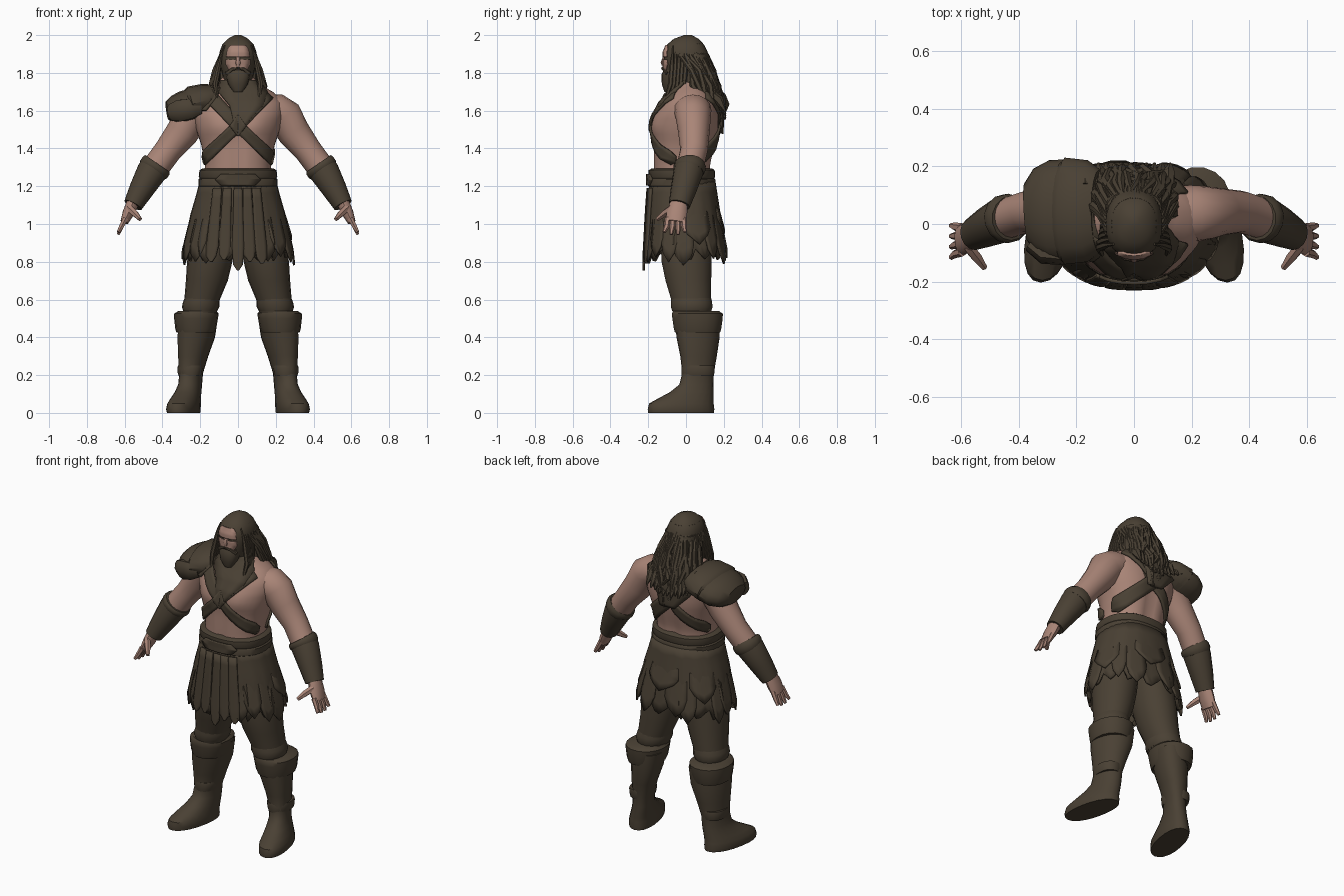
import bpy, bmesh, math, random
from mathutils import Vector

random.seed(4)


def material(name, col):
    m = bpy.data.materials.new(name)
    m.diffuse_color = (*col, 1)
    return m


BROWN = material("dark_leather", (0.068, 0.052, 0.034))
SKIN = material("skin", (0.40, 0.235, 0.185))


def make(name, rows, mat, closed=True, caps=True, thick=0):
    """Skin a list of vertex rows into one mesh object."""
    bm = bmesh.new()
    vs = [[bm.verts.new(p) for p in r] for r in rows]
    n = len(rows[0])
    for a, b in zip(vs, vs[1:]):
        for i in range(n if closed else n - 1):
            j = (i + 1) % n
            bm.faces.new((a[i], a[j], b[j], b[i]))
    if closed and caps:
        bm.faces.new(vs[0][::-1])
        bm.faces.new(vs[-1])
    bmesh.ops.recalc_face_normals(bm, faces=bm.faces)
    me = bpy.data.meshes.new(name)
    bm.to_mesh(me)
    bm.free()
    me.materials.append(mat)
    ob = bpy.data.objects.new(name, me)
    bpy.context.collection.objects.link(ob)
    if thick:
        mod = ob.modifiers.new("thickness", 'SOLIDIFY')
        mod.thickness = thick
        mod.offset = 0
    return ob


def sect(rings, z):
    """Interpolated (centre x, half width, front y, back y) at height z."""
    z = min(max(z, rings[0][0]), rings[-1][0])
    for a, b in zip(rings, rings[1:]):
        if z <= b[0]:
            t = (z - a[0]) / (b[0] - a[0])
            return [p + (q - p) * t for p, q in zip(a[1:], b[1:])]


def on(rings, a, z, off=0.0, p=2.3):
    cx, rx, yf, yb = sect(rings, z)
    c, s = math.cos(a), math.sin(a)
    f = lambda v: math.copysign(abs(v) ** (2 / p), v)
    return Vector((cx + (rx + off) * f(c), (yf + yb) / 2 + ((yb - yf) / 2 + off) * f(s), z))


def body(name, rings, mat, n=20, side=1, shear=0.0, warp=None, zs=None, p=2.3):
    rows = []
    for z in zs or [r[0] for r in rings]:
        row = [on(rings, i * math.tau / n, z, 0, p) for i in range(n)]
        for v in row:
            v.x = (v.x - shear * v.y) * side
            if warp:
                warp(v)
        rows.append(row)
    return make(name, rows, mat)


def tube(name, pts, mat, n=10, side=1):
    """Oval sections (x, y, z, radius along y, other radius) along a path."""
    P = [Vector(p[:3]) for p in pts]
    rows = []
    for i, p in enumerate(pts):
        t = (P[min(i + 1, len(P) - 1)] - P[max(i - 1, 0)]).normalized()
        a = Vector((0, 1, 0))
        a = (a - t * a.dot(t)).normalized()
        b = t.cross(a)
        row = [P[i] + a * p[3] * math.cos(k * math.tau / n) + b * p[4] * math.sin(k * math.tau / n) for k in range(n)]
        rows.append([Vector((v.x * side, v.y, v.z)) for v in row])
    return make(name, rows, mat)


def plate(name, rings, path, mat, front=-1, off=0.008, warp=None, flat=False, thick=0.012, seg=6, p=2.3):
    """Strip along (x, z, half width) laid on the front or back of a body."""
    rows = []
    for (x0, z0, w0), (x1, z1, w1) in zip(path, path[1:]):
        d = Vector((x1 - x0, z1 - z0)).normalized()
        nx, nz = (1, 0) if flat else (-d.y, d.x)
        for k in range(seg + 1):
            t = k / seg
            if rows and k == 0:
                continue
            row = []
            for u in (-1, -0.5, 0, 0.5, 1):
                w = (w0 + (w1 - w0) * t) * u
                x, z = x0 + (x1 - x0) * t + nx * w, z0 + (z1 - z0) * t + nz * w
                cx, rx, yf, yb = sect(rings, z)
                q = max(-0.985, min(0.985, (x - cx) / (rx + off)))
                y = (yf + yb) / 2 + front * ((yb - yf) / 2 + off) * (1 - abs(q) ** p) ** (1 / p)
                v = Vector((cx + q * (rx + off), y, z))
                if warp:
                    warp(v)
                row.append(v)
            rows.append(row)
    return make(name, rows, mat, closed=False, thick=thick)


# Torso with chest muscles and a spine groove
TORSO = [(1.20, 0, .18, -.17, .13), (1.32, 0, .175, -.172, .135), (1.42, 0, .195, -.172, .16),
         (1.50, 0, .222, -.175, .176), (1.58, 0, .242, -.160, .178), (1.64, 0, .238, -.132, .163),
         (1.69, 0, .20, -.09, .135), (1.735, 0, .125, -.065, .105), (1.78, 0, .08, -.055, .085), (1.86, 0, .07, -.05, .08)]


def muscle(v):
    if v.y < 0:
        v.y -= .02 * math.exp(-(abs(v.x) - .1) ** 2 / .005 - (v.z - 1.53) ** 2 / .004)
        v.y += .01 * math.exp(-(v.x / .02) ** 2)
    elif v.z < 1.7:
        v.y -= .018 * math.exp(-(v.x / .035) ** 2)


body("torso", TORSO, SKIN, 40, warp=muscle, zs=[1.20 + .66 * i / 24 for i in range(25)])

# Crossed straps, buckle and fur collar
for front, tag in ((-1, "front"), (1, "back")):
    for s in (1, -1):
        w = .042 if front == 1 and s == 1 else .03
        plate(f"{tag}_strap", TORSO, [(-.16 * s, 1.69, .035), (0, 1.52, w), (.195 * s, 1.335, w)],
              BROWN, front, warp=muscle)
plate("strap_buckle", TORSO, [(0, 1.575, .004), (0, 1.52, .045), (0, 1.465, .004)], BROWN, off=.014, warp=muscle, flat=True)
plate("fur_collar", TORSO, [(.01, 1.76, .10), (.025, 1.70, .13), (.045, 1.63, .09), (.025, 1.57, .055), (0, 1.50, .02)],
      BROWN, off=.012, warp=muscle, flat=True)
plate("shoulder_pad_strap", TORSO, [(-.13, 1.72, .04), (-.17, 1.66, .05), (-.19, 1.60, .02)], BROWN, off=.012, flat=True)
plate("back_fur", TORSO, [(-.03, 1.74, .11), (-.06, 1.66, .14), (-.04, 1.58, .11), (0, 1.48, .05)],
      BROWN, 1, off=.012, flat=True)

# Head, face patches, nose, beard
HEAD = [(1.74, 0, .07, -.09, .10), (1.80, 0, .085, -.116, .12), (1.86, 0, .097, -.118, .123), (1.91, 0, .098, -.116, .115),
        (1.95, 0, .083, -.10, .095), (1.98, 0, .055, -.065, .068), (2.0, 0, .018, -.01, .03)]
body("hair_cap", HEAD, BROWN, 24)
plate("forehead", HEAD, [(0, 1.945, .04), (0, 1.925, .056), (0, 1.884, .062)], SKIN, off=.004, flat=True, thick=.008)
plate("cheeks", HEAD, [(0, 1.871, .064), (0, 1.845, .064), (0, 1.815, .048)], SKIN, off=.004, flat=True, thick=.008)
tube("nose", [(0, -.112, 1.89, .008, .010), (0, -.124, 1.855, .010, .014), (0, -.120, 1.84, .008, .012)], SKIN, 8)
for s in (1, -1):
    tube("moustache", [(0, -.124, 1.825, .008, .007), (.03, -.118, 1.82, .009, .009), (.06, -.10, 1.795, .008, .012)],
         BROWN, 8, s)
body("beard", [(1.70, 0, .025, -.115, -.07), (1.74, 0, .052, -.128, -.05), (1.79, 0, .066, -.130, -.02),
               (1.815, 0, .07, -.118, -.02)], BROWN, 16)

# Long hair: solid mane plus loose tapered locks
MANE = [(1.48, 0, .04, .12, .185), (1.60, 0, .11, .06, .205), (1.68, 0, .138, 0, .18), (1.76, 0, .128, -.03, .15),
        (1.84, 0, .105, -.02, .13), (1.90, 0, .096, -.02, .115)]
body("mane", MANE, BROWN, 20)
for i in range(40):
    a = math.radians(-15 + 210 * i / 39)
    mid = .6 < a < 2.5
    zs = [1.955, 1.89, 1.81, 1.73, 1.66, random.uniform(1.47, 1.60) if mid else random.uniform(1.60, 1.68)]
    pts = []
    for k, z in enumerate(zs):
        v = on(HEAD if k < 2 else MANE, a + random.uniform(-.07, .07) * k, z, random.uniform(-.006, .012) if k > 1 else -.004)
        r = (.004, .010, .014, .017, .015, .003)[k]
        pts.append((*v, r, r))
    tube("hair_lock", pts, BROWN, 6)
for s in (1, -1):
    for k in range(5):
        d = .018 * k
        tube("side_lock", [(.07, -.07 + d, 1.945, .004, .004), (.09, -.072 + d, 1.89, .008, .008),
                           (.102, -.075 + d, 1.83, .013, .013), (.12 - d * .2, -.082 + d, 1.74, .014, .014),
                           (.12 - d * .3 + random.uniform(-.02, .02), -.12 + d, 1.62 + d * .4, .003, .003)], BROWN, 6, s)
# Fur tufts around the upper back
for i in range(12):
    x = -.17 + .29 * i / 11
    z = 1.66 - .05 * math.cos(x * 9) + random.uniform(-.01, .01)
    tube("fur_tuft", [(x, .13, z + .05, .02, .02), (x, .172, z + .015, .028, .024), (x * 1.05, .21, z - .05, .004, .005)],
         BROWN, 6)

# Layered shoulder guard on one side
tube("shoulder_guard", [(-.11, .05, 1.695, .11, .05), (-.15, .045, 1.66, .165, .085), (-.22, .045, 1.635, .18, .09),
                        (-.29, .045, 1.615, .176, .088), (-.34, .042, 1.605, .15, .075), (-.375, .04, 1.60, .10, .05)], BROWN, 16)
tube("shoulder_guard_plate", [(-.12, .045, 1.675, .145, .07), (-.16, .045, 1.657, .176, .09), (-.24, .045, 1.635, .185, .096),
                              (-.252, .045, 1.63, .17, .085)], BROWN, 16)
tube("shoulder_guard_roll", [(-.20, -.10, 1.62, .03, .04), (-.25, -.112, 1.61, .03, .055), (-.31, -.105, 1.60, .035, .06),
                             (-.355, -.07, 1.59, .03, .045)], BROWN, 10)

# Arms, bracers, hands
for s in (1, -1):
    tube("arm", [(.15, .03, 1.61, .10, .08), (.20, .035, 1.60, .10, .092), (.245, .038, 1.57, .094, .097),
                 (.295, .042, 1.485, .083, .087), (.37, .042, 1.39, .073, .073), (.455, .015, 1.275, .07, .072)], SKIN, 16, s)
    tube("bracer", [(.437, .018, 1.305, .077, .08), (.458, .012, 1.275, .079, .081), (.51, -.012, 1.185, .069, .067),
                    (.556, -.035, 1.10, .057, .052)], BROWN, 14, s)
    tube("bracer_rim", [(.426, .02, 1.32, .077, .08), (.433, .02, 1.31, .085, .087), (.446, .018, 1.29, .085, .087),
                        (.453, .016, 1.279, .078, .08)], BROWN, 14, s)
    tube("palm", [(.553, -.035, 1.12, .045, .036), (.580, -.048, 1.06, .055, .032), (.602, -.055, 1.01, .053, .022)], SKIN, 10, s)
    for f in range(4):
        y = -.097 + .028 * f
        tube("finger", [(.595, y, 1.03, .016, .016), (.618, y - .006 + .003 * f, .985, .015, .014),
                        (.634, -.116 + .037 * f, .945 + .012 * (f in (0, 3)), .009, .009)], SKIN, 6, s)
    tube("thumb", [(.578, -.075, 1.085, .018, .022), (.545, -.115, 1.055, .019, .019), (.518, -.152, 1.025, .011, .011)], SKIN, 6, s)

# Belt
body("belt", [(1.19, 0, .20, -.19, .148), (1.20, 0, .210, -.20, .155), (1.235, 0, .210, -.20, .155),
              (1.242, 0, .203, -.196, .15), (1.25, 0, .208, -.20, .154), (1.285, 0, .204, -.198, .152),
              (1.295, 0, .185, -.18, .138)], BROWN, 32)
BELT = [(1.19, 0, .208, -.20, .155), (1.29, 0, .208, -.20, .155)]
plate("belt_buckle", BELT, [(0, 1.265, .09), (0, 1.235, .12), (0, 1.205, .09)], BROWN, off=.004, flat=True, thick=.014)

# Ragged skirt with overlapping tatters and hanging front strips
SKIRT = [(.80, 0, .282, -.212, .208), (.86, 0, .28, -.21, .202), (.95, 0, .265, -.205, .19), (1.05, 0, .245, -.20, .175),
         (1.15, 0, .215, -.193, .16), (1.22, 0, .198, -.188, .15)]
N = 56
hem = [random.uniform(.80, .835) if i % 4 < 2 else random.uniform(.84, .885) for i in range(N)]
make("skirt", [[on(SKIRT, i * math.tau / N, 1.22 + (hem[i] - 1.22) * t / 7, .004 * math.sin(i * 1.9) * t / 7) for i in range(N)]
               for t in range(8)], BROWN, caps=False, thick=.014)
for i in range(18):
    a0 = i * math.tau / 18 + random.uniform(-.06, .06)
    top, tip, w = random.uniform(1.12, 1.18), random.uniform(.78, .84), random.uniform(.17, .24)
    if i % 3 == 1 and a0 < math.pi:
        tip, w = tip + .11, .36
    rows = []
    for t in range(6):
        z0 = top + (tip + .05 - top) * t / 5
        k = (.7, .85, 1, 1, 1, .7)[t]
        rows.append([on(SKIRT, a0 + w * u * k, z0 - .05 * (1 - abs(u)) * (t / 5), -.006 + .020 * t / 5) for u in (-1, -.5, 0, .5, 1)])
    make("skirt_tatter", rows, BROWN, closed=False, thick=.01)
for x, tip in ((-.135, .80), (-.07, .81), (0, .755), (.06, .80), (.12, .79)):
    plate("front_strip", SKIRT, [(x * .8, 1.19, .022), (x, .88, .031), (x * 1.05, tip + .03, .026), (x * 1.05, tip, .006)],
          BROWN, off=.012, flat=True, thick=.014)

# Legs and boots
for s in (1, -1):
    body("thigh", [(.48, .21, .085, -.06, .13), (.60, .19, .094, -.08, .135), (.70, .165, .111, -.110, .135),
                   (.80, .15, .120, -.131, .138), (.98, .12, .120, -.14, .13), (1.1, .1, .1, -.12, .11)], BROWN, 18, s, p=2.1)
    body("knee_wrap", [(.54, .20, .09, -.075, .136), (.56, .198, .099, -.081, .142), (.585, .195, .097, -.082, .14),
                       (.61, .19, .092, -.08, .134)], BROWN, 18, s, p=2.1)
    body("boot", [(0, .283, .08, -.20, .148), (.02, .284, .084, -.203, .15), (.05, .281, .081, -.195, .146),
                  (.075, .277, .074, -.15, .146), (.11, .27, .066, -.085, .146), (.15, .264, .06, -.035, .146),
                  (.21, .26, .06, -.02, .147), (.30, .25, .077, -.03, .163), (.40, .233, .096, -.050, .178),
                  (.50, .222, .10, -.06, .18)], BROWN, 20, s, shear=.19, p=2.2)
    body("ankle_band", [(.195, .254, .06, -.023, .148), (.21, .254, .065, -.025, .151), (.24, .252, .068, -.026, .154),
                        (.25, .252, .066, -.024, .152)], BROWN, 18, s)
    body("boot_cuff", [(.425, .226, .10, -.06, .182), (.445, .224, .108, -.066, .188), (.50, .222, .116, -.074, .196),
                       (.525, .22, .118, -.077, .197), (.54, .215, .10, -.07, .175)], BROWN, 18, s, p=2.15)

# Smooth shading with sharp edges kept
bpy.ops.object.select_all(action='SELECT')
bpy.context.view_layer.objects.active = bpy.context.selected_objects[0]
bpy.ops.object.shade_smooth_by_angle(angle=math.radians(40))
